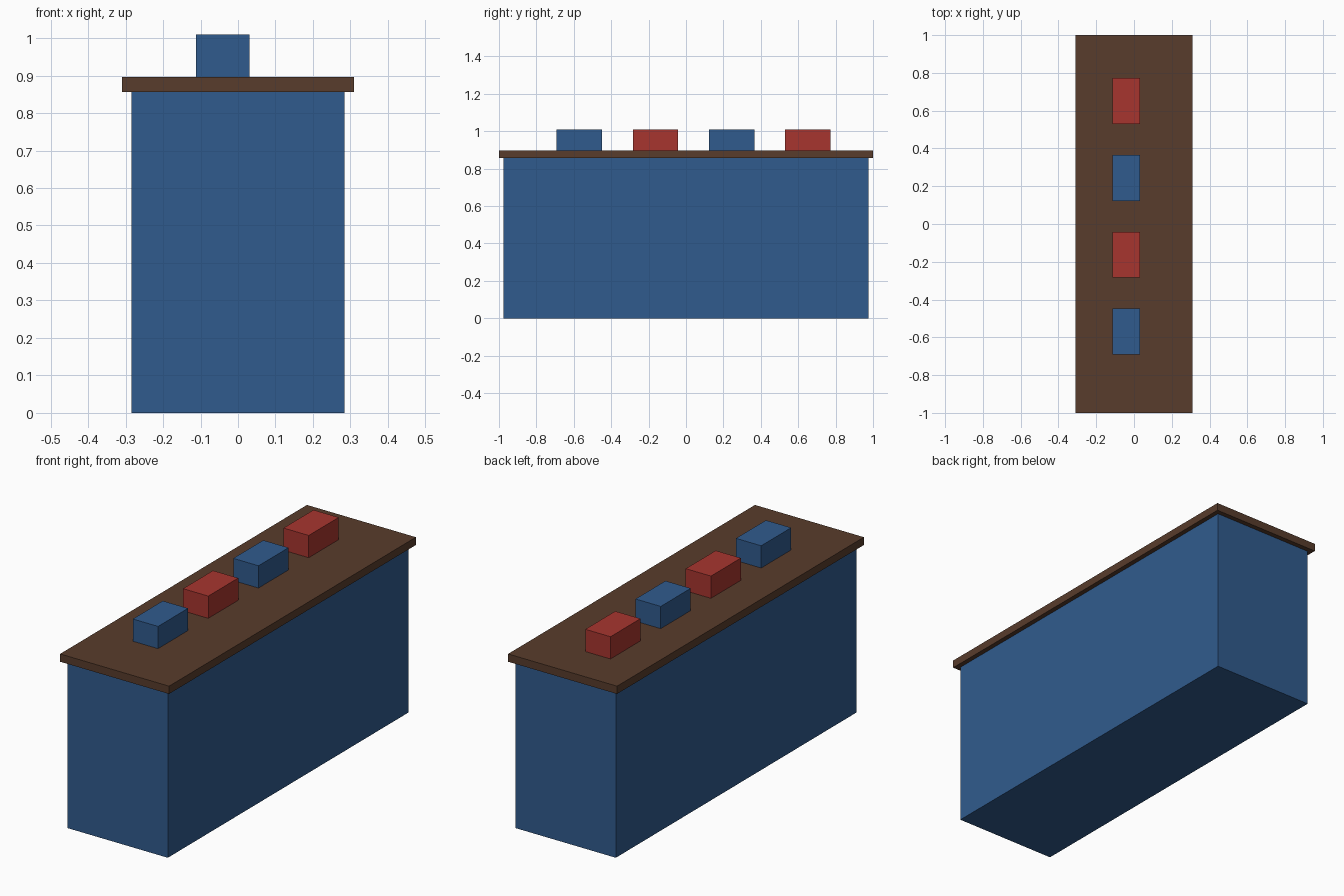
import bpy

if "Cube" in bpy.data.objects:
    bpy.data.objects.remove(bpy.data.objects["Cube"])


def make_material(name, color):
    mat = bpy.data.materials.new(name)
    mat.diffuse_color = (*color, 1.0)
    mat.use_nodes = True
    mat.node_tree.nodes["Principled BSDF"].inputs["Base Color"].default_value = mat.diffuse_color
    return mat


def box(name, center, size, mat):
    """Box given by its base centre and full size."""
    x, y, z = center
    bpy.ops.mesh.primitive_cube_add(size=1, location=(x, y, z + size[2] / 2))
    obj = bpy.context.object
    obj.name = name
    obj.scale = size
    bpy.ops.object.transform_apply(location=False, rotation=False, scale=True)
    obj.data.materials.append(mat)
    return obj


blue = make_material("blue", (0.03, 0.105, 0.27))
brown = make_material("brown", (0.098, 0.045, 0.025))
red = make_material("red", (0.39, 0.036, 0.028))

BODY_H = 0.856
TOP_H = 0.04

# Counter body and overhanging top slab
box("counter_body", (0, 0, 0), (0.569, 1.95, BODY_H), blue)
box("counter_top", (0, 0, BODY_H), (0.618, 2.0, TOP_H), brown)

# Row of small boxes on the counter, alternating blue and red
for i in range(4):
    box(f"display_box_{i + 1}", (-0.041, -0.57 + i * 0.407, BODY_H + TOP_H),
        (0.143, 0.243, 0.114), red if i % 2 else blue)
